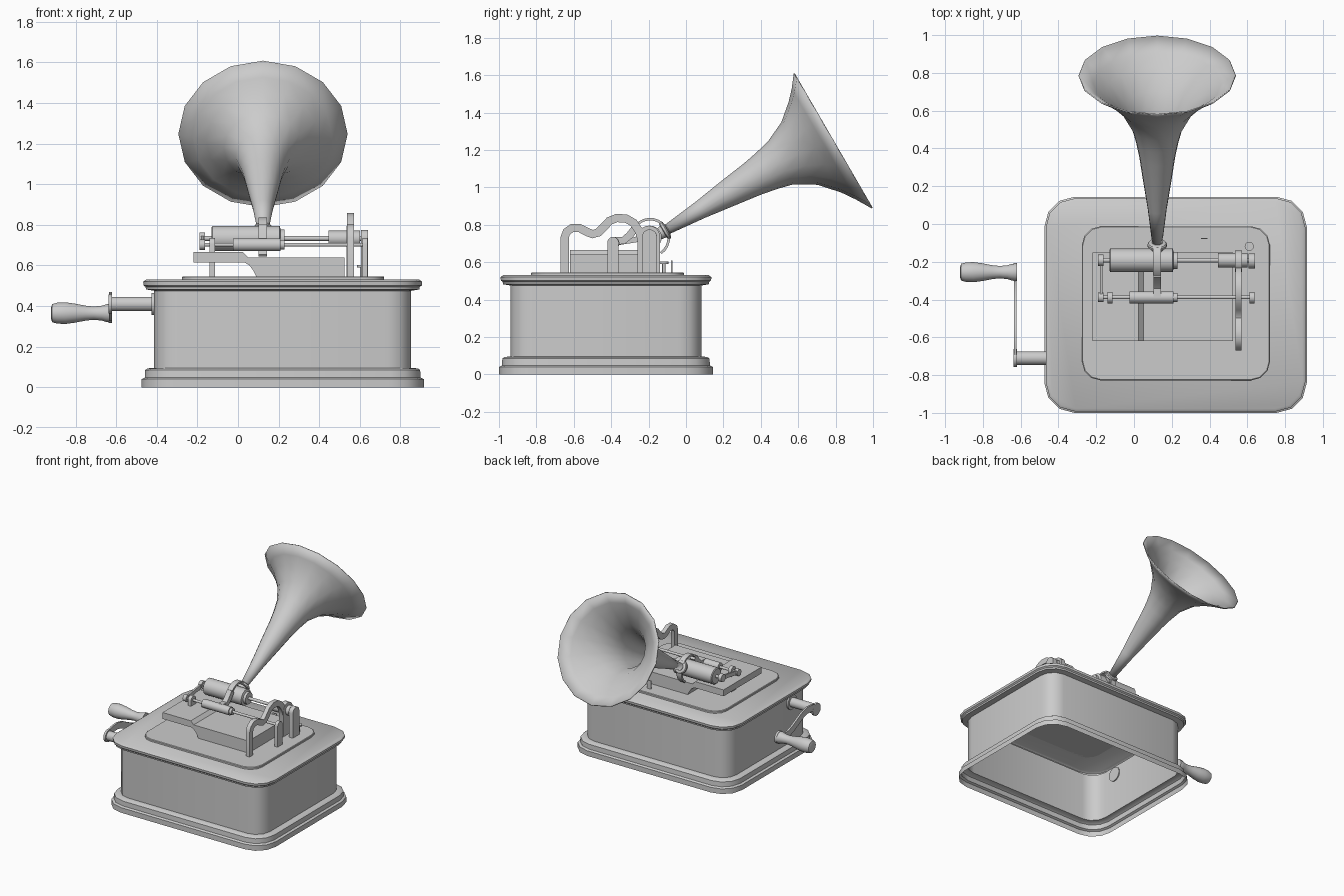
import bpy, bmesh, math
from mathutils import Vector

if "Cube" in bpy.data.objects:
    bpy.data.objects.remove(bpy.data.objects["Cube"])

TAU = math.tau


def finish(name, verts, faces, angle=35):
    me = bpy.data.meshes.new(name)
    me.from_pydata([tuple(v) for v in verts], [], faces)
    bm = bmesh.new()
    bm.from_mesh(me)
    bmesh.ops.recalc_face_normals(bm, faces=bm.faces)
    bm.to_mesh(me)
    bm.free()
    me.shade_smooth()
    me.set_sharp_from_angle(angle=math.radians(angle))
    ob = bpy.data.objects.new(name, me)
    bpy.context.collection.objects.link(ob)
    return ob


def loft(name, rings, cap_start=True, cap_end=True, angle=35):
    """Skin a series of equal-length closed rings."""
    n = len(rings[0])
    verts = [v for r in rings for v in r]
    faces = [(i * n + j, i * n + (j + 1) % n, (i + 1) * n + (j + 1) % n, (i + 1) * n + j)
             for i in range(len(rings) - 1) for j in range(n)]
    if cap_start:
        faces.append(tuple(range(n)))
    if cap_end:
        faces.append(tuple(range(len(verts) - n, len(verts))))
    return finish(name, verts, faces, angle)


def rounded_rect(cx, cy, hx, hy, r, z, seg=3):
    pts = []
    for k, (sx, sy) in enumerate([(1, 1), (-1, 1), (-1, -1), (1, -1)]):
        for i in range(seg + 1):
            a = (k + i / seg) * TAU / 4
            pts.append((cx + sx * (hx - r) + r * math.cos(a), cy + sy * (hy - r) + r * math.sin(a), z))
    return pts


def lathe(name, origin, axis, profile, seg=20, angle=35):
    """Round part: profile holds (distance along axis, radius)."""
    axis = Vector(axis).normalized()
    u = axis.orthogonal().normalized()
    w = axis.cross(u)
    rings = [[Vector(origin) + axis * t + (u * math.cos(TAU * j / seg) + w * math.sin(TAU * j / seg)) * r
              for j in range(seg)] for t, r in profile]
    return loft(name, rings, angle=angle)


def rod_x(name, y, z, profile, seg=20):
    return lathe(name, (0, y, z), (1, 0, 0), profile, seg)


def plate_x(name, outline, x0, x1):
    """Extrude a (y, z) outline along x."""
    return loft(name, [[(x, y, z) for y, z in outline] for x in (x0, x1)])


def strip_x(name, path, width, x0, x1):
    """Bar of constant width following a (y, z) path."""
    rings, p = [], [Vector(q) for q in path]
    for i, q in enumerate(p):
        d = (p[min(i + 1, len(p) - 1)] - p[max(i - 1, 0)]).normalized()
        s = Vector((-d.y, d.x)) * width / 2
        a, b = q + s, q - s
        rings.append([(x0, *a), (x1, *a), (x1, *b), (x0, *b)])
    return loft(name, rings)


def arch_post(name, y0, y1, z0, z1, x0, x1):
    """Upright post with a round top."""
    r, c = (y1 - y0) / 2, (y0 + y1) / 2
    arc = [(c + r * math.cos(i * math.pi / 10), z1 - r + r * math.sin(i * math.pi / 10)) for i in range(11)]
    return plate_x(name, [(y0, z0), (y1, z0)] + arc, x0, x1)


# Wooden case, an open-bottomed moulded shell
CX, CY, HX, HY = 0.22, -0.428, 0.695, 0.572
case_profile = [(0, 0), (0, .04), (.016, .048), (.018, .085), (.03, .093), (.062, .096), (.062, .475),
                (.022, .482), (.02, .494), (.01, .502), (.008, .52), (.022, .53)]
loft("wooden_case", [rounded_rect(CX, CY, HX - i, HY - i, .16 - i * .7, z) for i, z in case_profile],
     cap_start=False)
loft("deck_plate", [rounded_rect(.222, -.42, h, h - .09, .1, z)
                    for h, z in ((.498, .53), (.498, .542), (.494, .546))])

# Bed casting with a cove under its overhanging end
bed = [(-.22, .615), (-.22, .665), (.025, .665), (.05, .64), (.525, .64), (.525, .545),
       (.09, .545), (.075, .575), (.055, .602), (.03, .615)]
loft("bed_casting", [[(x, y, z) for x, z in bed] for y in (-.62, -.15)])

# Mandrel, shafts and roller
MY, MZ, RY, RZ = -.192, .733, -.388, .702
rod_x("mandrel", MY, MZ, [(-.13, .055), (-.125, .062), (.205, .062), (.21, .045), (.23, .045)], 24)
rod_x("mandrel_shaft", MY, MZ, [(-.19, .012), (.62, .012)], 12)
rod_x("drive_pulley", MY, MZ, [(.445, .038), (.60, .038)], 24)
rod_x("guide_rod", RY, RZ, [(-.18, .01), (.635, .01)], 12)
rod_x("carriage_roller", RY, RZ, [(-.025, .032), (.21, .032), (.21, .024), (.23, .024)])

# End gate linking the two shafts
for label, y, z, r in (("rear", MY, MZ, .03), ("front", RY, RZ, .026)):
    rod_x("gate_boss_" + label, y, z, [(-.19, r), (-.162, r)], 16)
strip_x("gate_link", [(MY, MZ), (RY, RZ)], .03, -.181, -.167)

# Posts and curved bracket
arch_post("rod_post_left", -.42, -.36, .545, .735, -.14, -.113)
arch_post("rod_post_right", -.42, -.36, .545, .735, .612, .638)
arch_post("shaft_post", -.235, -.155, .545, .775, .606, .64)
arch_post("main_post", -.255, -.14, .545, .795, .535, .572)
strip_x("curved_bracket", [(-.648, .545), (-.648, .735), (-.638, .762), (-.61, .782), (-.57, .783),
        (-.53, .762), (-.50, .75), (-.47, .758), (-.44, .787), (-.41, .82), (-.37, .836), (-.32, .833),
        (-.28, .81), (-.25, .765), (-.237, .72), (-.237, .545)], .045, .537, .57)

# Sound carriage: arm over the mandrel ending behind it
arc = [(MY + .1 * math.cos(math.radians(a)), .73 + .1 * math.sin(math.radians(a)))
       for a in range(140, -66, -15)]
strip_x("carriage_hoop", arc, .014, .1, .143)
strip_x("carriage_arm", [(RY, .715), (-.335, .715), (-.30, .745), (-.265, .79)], .04, .102, .142)

# Horn: rings spaced along a tilted axis, (distance, drop from axis, radius)
rim = Vector((.123, .79, 1.25))
ax = Vector((0, .865, .502)).normalized()
up = Vector((0, -ax.z, ax.y))
side = Vector((1, 0, 0))
horn_profile = [(-1.01, .036, .02), (-.80, .038, .043), (-.62, .04, .069), (-.48, .04, .088),
                (-.39, .04, .105), (-.30, .04, .128), (-.19, .032, .187), (-.10, .02, .275),
                (-.05, .01, .338), (0, 0, .413)]
rings = [[rim + ax * t + up * (c + r * math.sin(TAU * j / 16)) + side * r * math.cos(TAU * j / 16)
          for j in range(16)] for t, c, r in horn_profile]
horn = loft("horn", rings, False, False, 40)
wall = horn.modifiers.new("wall", 'SOLIDIFY')
wall.thickness = .007
wall.offset = -1
neck = rim - ax * 1.01 + up * .036
lathe("horn_collar", neck, ax, [(-.022, .046), (-.018, .051), (-.006, .051), (.0, .046), (.004, .028), (.02, .026)])
lathe("reproducer", neck, ax, [(-.05, .03), (-.02, .036)])

# Small deck fittings
lathe("latch_knob", (.61, -.118, .545), (0, 0, 1), [(0, .009), (.045, .009), (.046, .024), (.058, .024)], 16)
plate_x("speed_stop", [(-.08, .545), (-.073, .545), (-.073, .61), (-.08, .61)], .355, .39)

# Winding crank
rod_x("crank_shaft", -.71, .41, [(-.625, .036), (-.425, .036), (-.425, .056), (-.405, .056)])
for label, y, z in (("inner", -.71, .41), ("outer", -.255, .365)):
    rod_x("crank_boss_" + label, y, z, [(-.637, .048), (-.62, .048)])
strip_x("crank_arm", [(-.72, .42), (-.66, .44), (-.60, .445), (-.54, .43), (-.48, .40), (-.42, .37),
                      (-.36, .35), (-.30, .352), (-.25, .365)], .05, -.636, -.621)
rod_x("crank_handle", -.255, .365, [(-.92, .03), (-.915, .045), (-.89, .052), (-.85, .054), (-.80, .047),
      (-.75, .037), (-.71, .033), (-.67, .037), (-.645, .045), (-.632, .045)])
